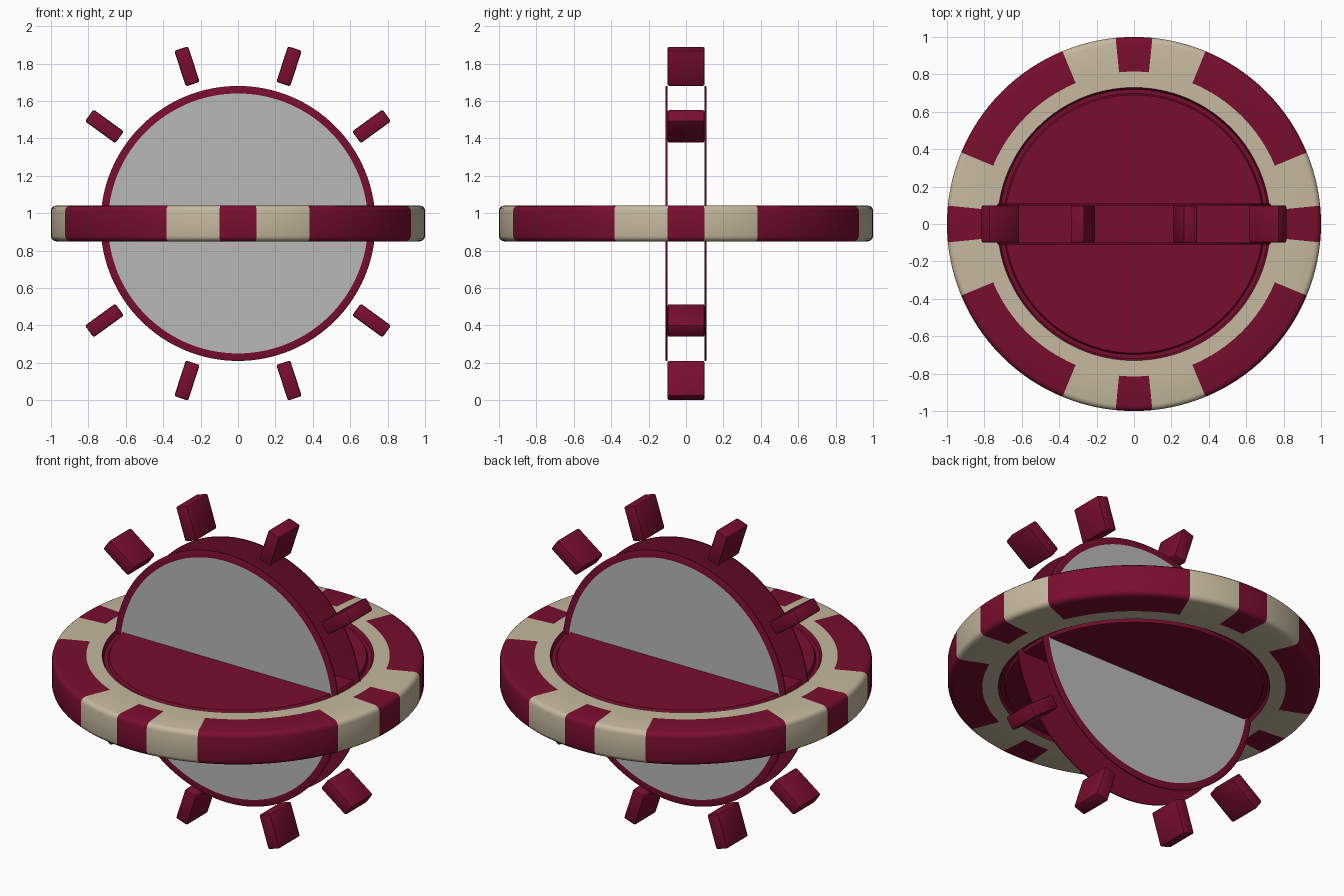
import bpy, bmesh, math
from mathutils import Matrix

if "Cube" in bpy.data.objects:
    bpy.data.objects.remove(bpy.data.objects["Cube"])

CZ = 0.945      # height of the common centre
SEG = 128


def material(name, rgb):
    m = bpy.data.materials.new(name)
    m.diffuse_color = (*rgb, 1)
    m.use_nodes = True
    m.node_tree.nodes["Principled BSDF"].inputs["Base Color"].default_value = m.diffuse_color
    return m


RED = material("deep red", (0.19, 0.0042, 0.027))
BEIGE = material("beige", (0.56, 0.485, 0.345))
GREY = material("grey", (0.485, 0.485, 0.485))


def finish(bm, name, mats, matrix, rule=None):
    """Turn a bmesh into a named object, coloured by a face rule."""
    bmesh.ops.recalc_face_normals(bm, faces=bm.faces)
    if rule:
        for f in bm.faces:
            f.material_index = rule(f.calc_center_median())
    me = bpy.data.meshes.new(name)
    bm.to_mesh(me)
    bm.free()
    ob = bpy.data.objects.new(name, me)
    bpy.context.collection.objects.link(ob)
    for m in mats:
        me.materials.append(m)
    ob.matrix_world = matrix
    bpy.ops.object.select_all(action='DESELECT')
    ob.select_set(True)
    bpy.context.view_layer.objects.active = ob
    bpy.ops.object.shade_smooth_by_angle(angle=math.radians(32))
    return ob


def lathe(profile):
    """Spin an (r, z) profile that starts and ends on the axis."""
    bm = bmesh.new()
    vs = [bm.verts.new((r, 0, z)) for r, z in profile]
    es = [bm.edges.new(p) for p in zip(vs, vs[1:])]
    bmesh.ops.spin(bm, geom=vs + es, cent=(0, 0, 0), axis=(0, 0, 1),
                   angle=math.tau, steps=SEG, use_merge=True)
    bmesh.ops.remove_doubles(bm, verts=bm.verts, dist=1e-5)
    return bm


# Horizontal chip: grooved centre, banded outer ring with soft edges
half = [(0, .092), (.69, .092), (.698, .075), (.72, .075), (.73, .096),
        (.815, .096), (.97, .096), (.985, .092), (.996, .082), (1, .068)]
profile = half + [(r, -z) for r, z in reversed(half)]


def chip_rule(c):
    r = math.hypot(c.x, c.y)
    if r < .73:
        return 0
    if r < .82:
        return 1
    a = math.degrees(math.atan2(c.y, c.x)) % 90
    spot = min(a, 90 - a) < 5.625
    return 0 if spot or 22.5 < a < 67.5 else 1


finish(lathe(profile), "chip", [RED, BEIGE],
       Matrix.Translation((0, 0, CZ)), chip_rule)

# Upright pair of thin round plates with grey inlays on the outer sides
plate = [(0, .1), (.735, .1), (.735, .107), (.728, .11), (.695, .11), (0, .11)]
for side, name in ((1, "front_plate"), (-1, "back_plate")):
    m = Matrix.Translation((0, 0, CZ)) @ Matrix.Rotation(side * math.pi / 2, 4, 'X')
    finish(lathe(plate), name, [RED, GREY], m,
           lambda c: int(c.z > .1095 and math.hypot(c.x, c.y) < .7))

# Edge blocks standing around the upright plates; the chip fills the two side places
for i in range(10):
    if i % 5 == 0:
        continue
    bm = bmesh.new()
    bmesh.ops.create_cube(bm, size=1)
    bmesh.ops.scale(bm, vec=(.2, .2, .078), verts=bm.verts)
    bmesh.ops.bevel(bm, geom=bm.edges[:], offset=.01, segments=2,
                    profile=.5, affect='EDGES')
    m = (Matrix.Translation((0, 0, CZ)) @ Matrix.Rotation(-i * math.tau / 10, 4, 'Y')
         @ Matrix.Translation((.883, 0, 0)))
    finish(bm, f"edge_block_{i}", [RED], m)
